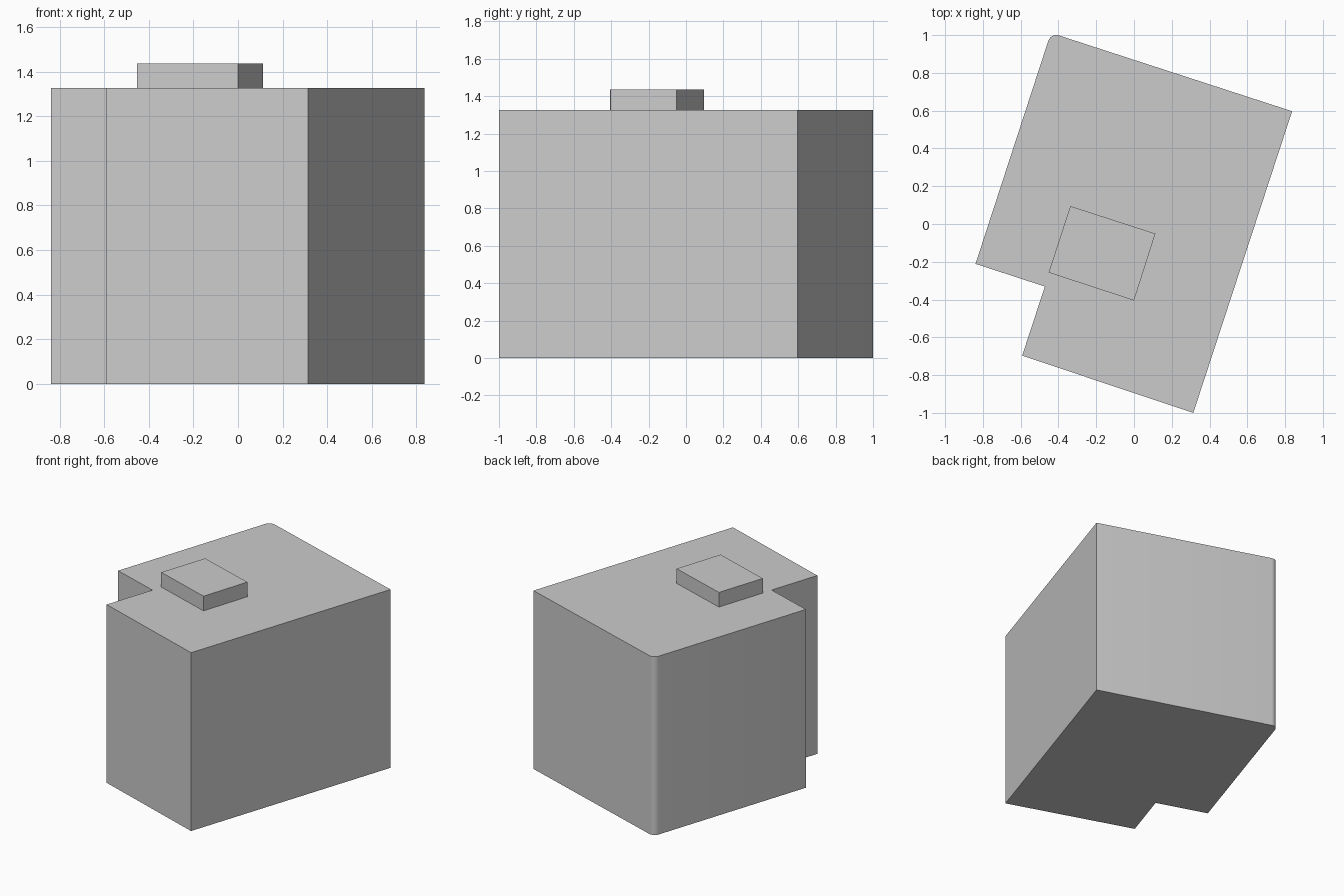
import bpy
import bmesh
from mathutils import Vector

if "Cube" in bpy.data.objects:
    bpy.data.objects.remove(bpy.data.objects["Cube"])


def prism(name, outline, z0, z1, round_corner=None, radius=0.0):
    """Extrude a floor outline upward, optionally rounding one vertical edge."""
    bm = bmesh.new()
    base = bm.faces.new([bm.verts.new((x, y, z0)) for x, y in outline])
    ext = bmesh.ops.extrude_face_region(bm, geom=[base], use_keep_orig=True)
    top = [v for v in ext["geom"] if isinstance(v, bmesh.types.BMVert)]
    bmesh.ops.translate(bm, verts=top, vec=(0, 0, z1 - z0))
    if round_corner is not None:
        corner = Vector(outline[round_corner])
        edges = [e for e in bm.edges
                 if all((v.co.xy - corner).length < 1e-4 for v in e.verts)]
        bmesh.ops.bevel(bm, geom=edges, offset=radius, segments=6,
                        profile=0.5, affect='EDGES')
    bmesh.ops.recalc_face_normals(bm, faces=bm.faces)
    mesh = bpy.data.meshes.new(name)
    bm.to_mesh(mesh)
    bm.free()
    obj = bpy.data.objects.new(name, mesh)
    bpy.context.collection.objects.link(obj)
    return obj


# Main block: turned rectangle with a notched corner and one rounded corner
body = prism("building_body",
             [(0.314, -1.0), (0.837, 0.597), (-0.44, 1.012),
              (-0.839, -0.211), (-0.472, -0.331), (-0.592, -0.697)],
             0.0, 1.326, round_corner=2, radius=0.045)

# Low box on the roof
prism("roof_box",
      [(0.0, -0.405), (0.113, -0.051), (-0.337, 0.095), (-0.452, -0.257)],
      1.326, 1.435)

# Smooth only the rounded corner
bpy.context.view_layer.objects.active = body
body.select_set(True)
bpy.ops.object.shade_smooth_by_angle(angle=0.5)
